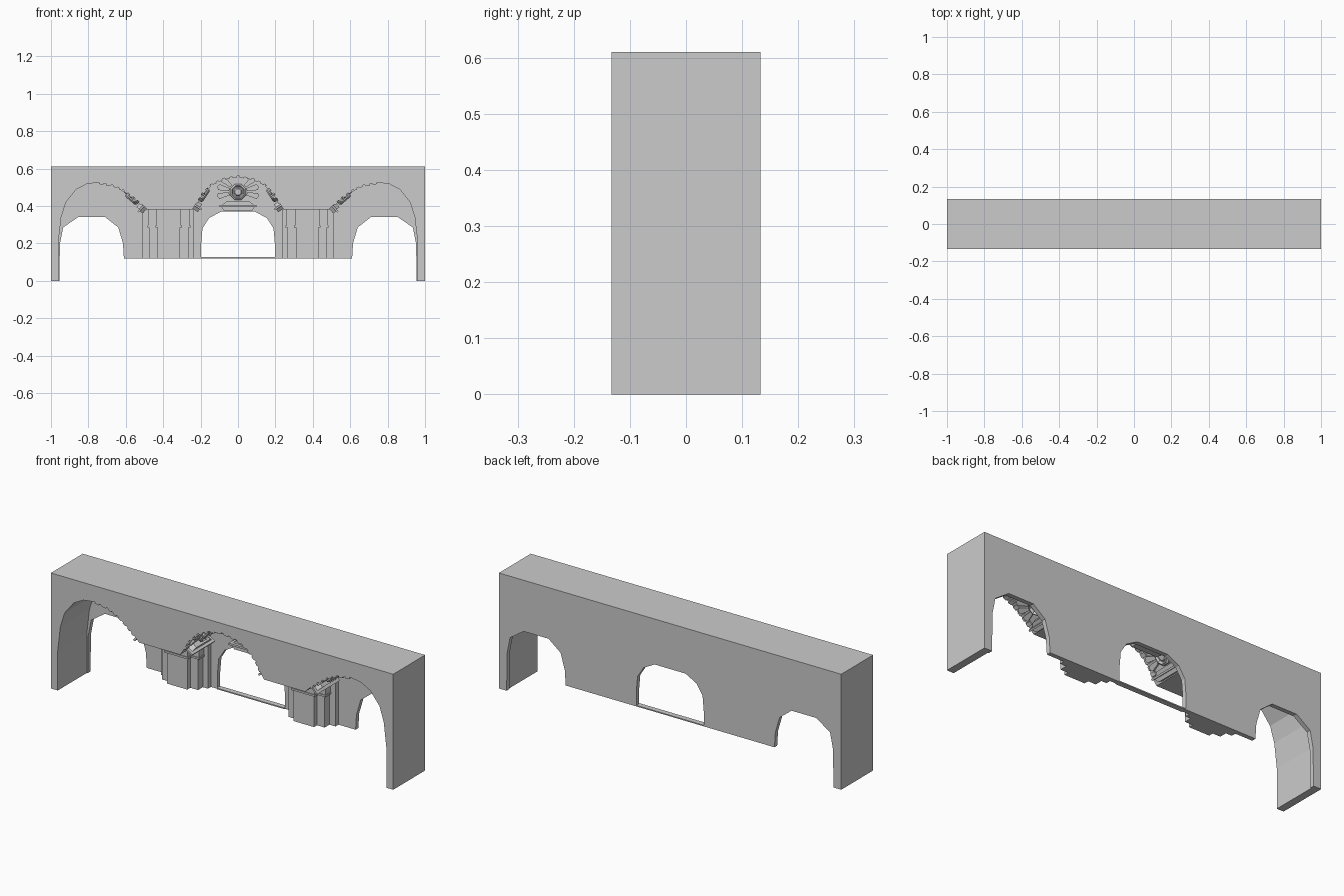
import bpy, bmesh, math
from mathutils import Matrix, Vector

if "Cube" in bpy.data.objects:
    bpy.data.objects.remove(bpy.data.objects["Cube"])

YF, YI, YB, TOP = -0.133, 0.11, 0.133, 0.61


def finish(bm, name):
    bmesh.ops.recalc_face_normals(bm, faces=bm.faces)
    me = bpy.data.meshes.new(name)
    bm.to_mesh(me)
    bm.free()
    ob = bpy.data.objects.new(name, me)
    bpy.context.collection.objects.link(ob)
    return ob


def mirrored(half):
    # half chain runs from the centre outwards; returns left-to-right chain
    left = [(-x, z) for x, z in reversed(half)]
    return left + [p for p in half if p[0] > 0]


def box(bm, lo, hi, mat=Matrix.Identity(4)):
    lo, hi = Vector(lo), Vector(hi)
    size = hi - lo
    m = mat @ Matrix.Translation((lo + hi) / 2) @ Matrix.Diagonal((*size, 1))
    bmesh.ops.create_cube(bm, size=1, matrix=m)


def prism(bm, pts, n0, n1, mat):
    # outline in local (u, v), thickness along local n
    a = [bm.verts.new(mat @ Vector((u, v, n0))) for u, v in pts]
    b = [bm.verts.new(mat @ Vector((u, v, n1))) for u, v in pts]
    bm.faces.new(a)
    bm.faces.new(b)
    for i in range(len(pts)):
        j = (i + 1) % len(pts)
        bm.faces.new((a[i], a[j], b[j], b[i]))


# Arcade body: front arches, vault soffits, thin back wall with its own openings
front_half = [(0, .56), (.08, .547), (.145, .515), (.195, .465), (.225, .41), (.245, .38),
              (.485, .38), (.51, .405), (.555, .445), (.61, .485), (.67, .512), (.75, .525),
              (.81, .517), (.865, .488), (.92, .42), (.945, .34), (.96, .21), (.96, 0)]
back_half = [(0, .37), (.09, .37), (.155, .335), (.19, .28), (.197, .2), (.197, .12),
             (.61, .12), (.615, .20), (.64, .285), (.71, .34), (.855, .34), (.935, .285),
             (.952, .20), (.955, 0)]
front, back = mirrored(front_half), mirrored(back_half)

bm = bmesh.new()


def ring_verts(pts, y):
    return [bm.verts.new((x, y, z)) for x, z in pts]


def strip(a, b):
    for i in range(len(a) - 1):
        bm.faces.new((a[i], a[i + 1], b[i + 1], b[i]))


shell = [(1, 0), (1, TOP), (-1, TOP), (-1, 0)]
f0, f1 = ring_verts(front, YF), ring_verts(front, YI)
b0, b1 = ring_verts(back, YI), ring_verts(back, YB)
s0, s1 = ring_verts(shell, YF), ring_verts(shell, YB)
bm.faces.new(f0 + s0)
bm.faces.new(b1 + s1)
bm.faces.new(f1 + b0[::-1])
strip(f0, f1)
strip(b0, b1)
strip(s0, s1)
bm.faces.new((s0[0], f0[-1], f1[-1], b0[-1], b1[-1], s1[0]))
bm.faces.new((s0[3], f0[0], f1[0], b0[0], b1[0], s1[3]))
finish(bm, "arcade_body")

# Stepped piers standing against the back wall, with bands and side wings
bm = bmesh.new()
for s in (-1, 1):
    for x0, x1, y, z0, z1 in [(.265, .475, .045, .12, .285), (.31, .43, .02, .12, .285),
                              (.255, .485, .038, .285, .295), (.30, .44, .012, .285, .295),
                              (.258, .482, .042, .295, .38), (.305, .435, .016, .295, .38),
                              (.235, .51, .085, .12, .38)]:
        a, b = sorted((s * x0, s * x1))
        box(bm, (a, y, z0), (b, YI, z1))
finish(bm, "piers")

# Thin threshold across the central opening
bm = bmesh.new()
box(bm, (-.197, .105, .12), (.197, YB, .126))
finish(bm, "threshold")


def motif(name, origin, v, n, scale):
    # Fan ornament: stepped bracket, octagonal rosette, radiating leaves
    v, n = Vector(v).normalized(), Vector(n).normalized()
    u = v.cross(n)
    mat = Matrix((u, v, n)).transposed().to_4x4()
    mat = Matrix.Translation(origin) @ mat @ Matrix.Scale(scale, 4)
    bm = bmesh.new()
    prism(bm, [(-.075, 0), (.075, 0), (.09, .02), (-.09, .02)], -.01, .035, mat)
    prism(bm, [(-.1, .02), (.1, .02), (.1, .03), (-.1, .03)], -.01, .045, mat)
    prism(bm, [(-.085, .03), (.085, .03), (.06, .05), (-.06, .05)], -.01, .03, mat)
    c = Vector((0, .1))

    def octagon(r):
        return [(c.x + r * math.cos(math.pi * (k + .5) / 4),
                 c.y + r * math.sin(math.pi * (k + .5) / 4)) for k in range(8)]
    # raised ring with a recessed centre disc
    levels = [(.046, -.01), (.046, .018), (.036, .026), (.029, .014), (.024, .014), (.018, .022)]
    rows = [[bm.verts.new(mat @ Vector((p[0], p[1], h))) for p in octagon(r)] for r, h in levels]
    for a, b in zip(rows, rows[1:]):
        for k in range(8):
            bm.faces.new((a[k], a[(k + 1) % 8], b[(k + 1) % 8], b[k]))
    bm.faces.new(rows[-1])
    # leaves on both sides
    for ang in (-12, 14, 40, 140, 166, 192):
        t = math.radians(ang)
        d, e = Vector((math.cos(t), math.sin(t))), Vector((-math.sin(t), math.cos(t)))
        pts = [c + d * .048 - e * .008, c + d * .105 - e * .016,
               c + d * .115, c + d * .105 + e * .016, c + d * .048 + e * .008]
        prism(bm, [tuple(p) for p in pts], -.01, .012, mat)
    finish(bm, name)


motif("rosette_back_wall", (0, YI, .375), (0, 0, 1), (0, -1, 0), 1.0)
for s, side in ((-1, "left"), (1, "right")):
    motif("rosette_inner_" + side, (s * .243, -.012, .385), (-s * .10, 0, .15), (-s * .15, 0, -.10), .95)
    motif("rosette_outer_" + side, (s * .488, -.012, .385), (s * .13, 0, .11), (s * .11, 0, -.13), .95)

# Scalloped trim blocks along the arch edges
bm = bmesh.new()


def trim(pts):
    for (xa, za), (xb, zb) in zip(pts, pts[1:]):
        d = Vector((xb - xa, 0, zb - za))
        rot = Matrix.Rotation(-math.atan2(d.z, d.x), 4, 'Y')
        for t in (.27, .77):
            p = Vector((xa, 0, za)) + d * t
            m = Matrix.Translation(p) @ rot
            w = d.length * .15
            for y0, y1 in ((YF + .001, YF + .03), (YI - .03, YI)):
                box(bm, (-w, y0, -.007), (w, y1, .007), m)


inner = mirrored(front_half[:5])
trim(inner)
side = front_half[7:12]
trim(side)
trim([(-x, z) for x, z in side])
finish(bm, "arch_trim")
